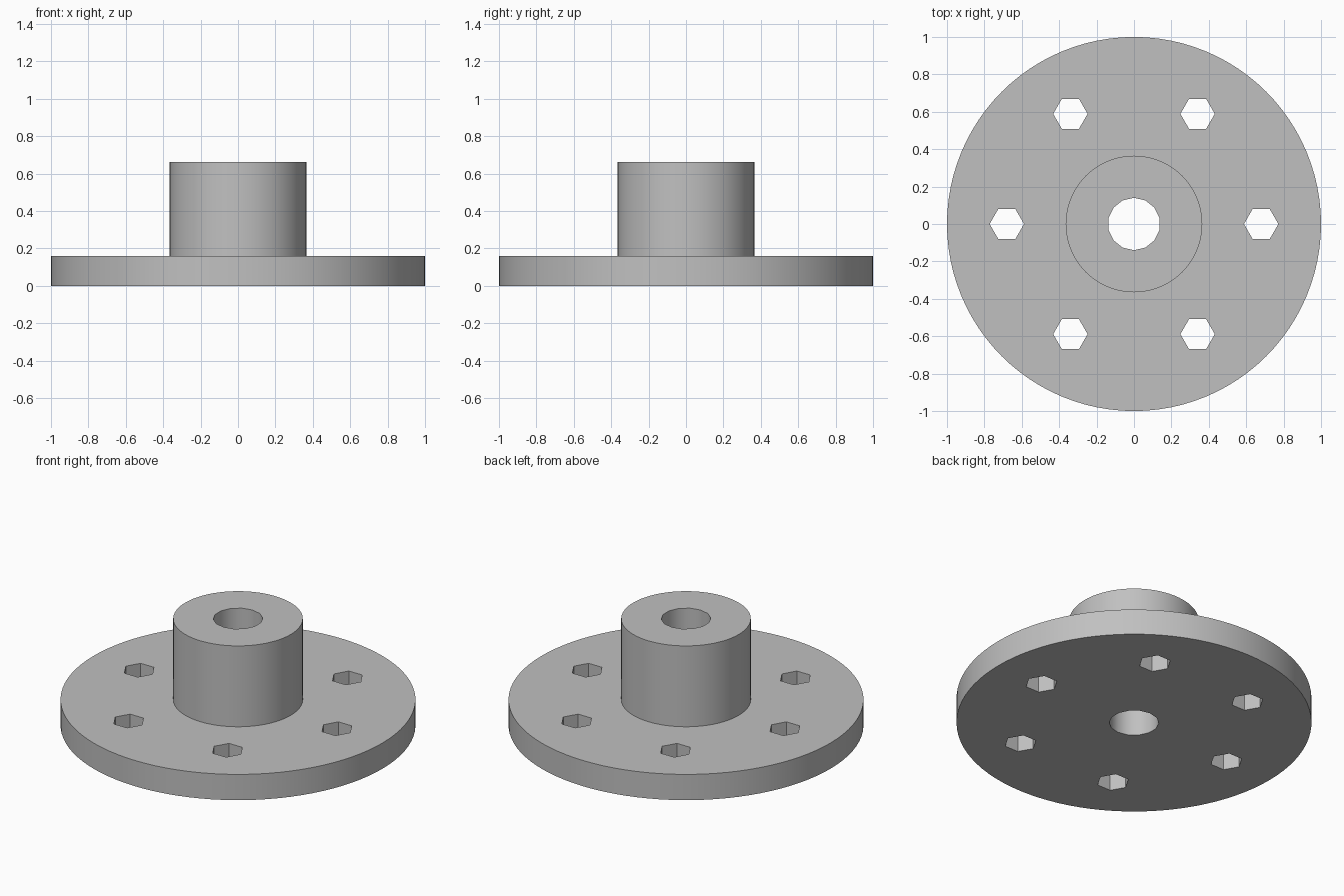
import bpy, bmesh, math
from mathutils import Matrix

cube = bpy.data.objects.get("Cube")
if cube:
    bpy.data.objects.remove(cube, do_unlink=True)

# Sizes
DISC_R, DISC_H = 1.0, 0.16
HUB_R, HUB_H = 0.365, 0.663
BORE_R = 0.14
BOLT_CIRCLE, BOLT_R, BOLTS = 0.68, 0.092, 6

grey = bpy.data.materials.new("plain grey")
grey.use_nodes = True
colour = (0.53, 0.53, 0.53, 1)
grey.diffuse_color = colour
grey.node_tree.nodes["Principled BSDF"].inputs["Base Color"].default_value = colour


def new_object(name, bm):
    bmesh.ops.recalc_face_normals(bm, faces=bm.faces)
    mesh = bpy.data.meshes.new(name)
    bm.to_mesh(mesh)
    bm.free()
    mesh.materials.append(grey)
    obj = bpy.data.objects.new(name, mesh)
    bpy.context.collection.objects.link(obj)
    return obj


def ring(bm, radius, z, sides):
    return [bm.verts.new((radius * math.cos(a), radius * math.sin(a), z))
            for a in (math.tau * i / sides for i in range(sides))]


def stepped_solid(name, profile, sides):
    """Stack rings of (radius, height) and cap both ends."""
    bm = bmesh.new()
    rings = [ring(bm, r, z, sides) for r, z in profile]
    bm.faces.new(rings[0])
    bm.faces.new(rings[-1])
    for low, high in zip(rings, rings[1:]):
        for i in range(sides):
            j = (i + 1) % sides
            bm.faces.new((low[i], low[j], high[j], high[i]))
    return new_object(name, bm)


# Disc and hub as one turned solid
flange = stepped_solid("flanged_hub", [(DISC_R, 0), (DISC_R, DISC_H),
                                       (HUB_R, DISC_H), (HUB_R, HUB_H)], 96)

# Cutter: central bore plus the ring of bolt holes
bm = bmesh.new()


def add_cutter(radius, sides, height, matrix):
    bmesh.ops.create_cone(bm, cap_ends=True, segments=sides, radius1=radius,
                          radius2=radius, depth=height, matrix=matrix)


add_cutter(BORE_R, 14, 3, Matrix())
for k in range(BOLTS):
    turn = Matrix.Rotation(math.tau * k / BOLTS, 4, 'Z')
    spin = Matrix.Rotation(math.pi / 2, 4, 'Z')
    add_cutter(BOLT_R, 6, 1, turn @ Matrix.Translation((BOLT_CIRCLE, 0, 0)) @ spin)
cutter = new_object("hole_cutter", bm)
cutter.hide_render = True

# Cut the holes, then drop the cutter
cut = flange.modifiers.new("holes", 'BOOLEAN')
cut.operation = 'DIFFERENCE'
cut.solver = 'EXACT'
cut.object = cutter
bpy.ops.object.select_all(action='DESELECT')
flange.select_set(True)
bpy.context.view_layer.objects.active = flange
bpy.ops.object.modifier_apply(modifier=cut.name)
bpy.data.objects.remove(cutter, do_unlink=True)
bpy.ops.object.shade_smooth_by_angle(angle=math.radians(30))
